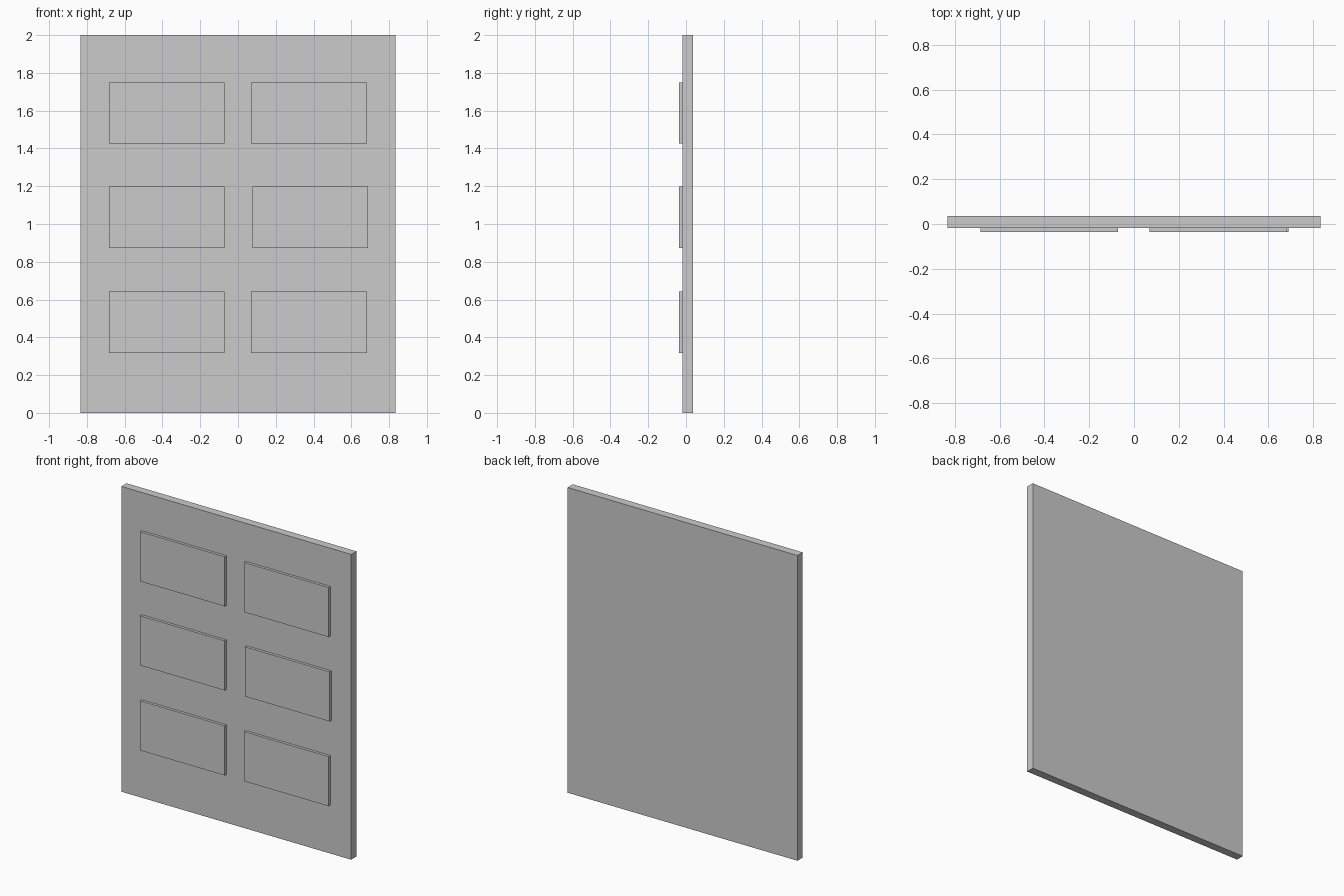
import bpy

if "Cube" in bpy.data.objects:
    bpy.data.objects.remove(bpy.data.objects["Cube"])


def box(name, x0, x1, y0, y1, z0, z1):
    bpy.ops.mesh.primitive_cube_add(
        size=1, location=((x0 + x1) / 2, (y0 + y1) / 2, (z0 + z1) / 2))
    ob = bpy.context.object
    ob.name = name
    ob.scale = (x1 - x0, y1 - y0, z1 - z0)
    bpy.ops.object.transform_apply(location=False, rotation=False, scale=True)
    return ob


# Door slab
FRONT = -0.018
box("door_slab", -0.833, 0.833, FRONT, 0.036, 0, 2)

# Raised panels: three rows of two (the middle right one sits slightly outward)
W, H = 0.613, 0.325
rows = [("lower", 0.317, 0.069), ("middle", 0.874, 0.076), ("upper", 1.425, 0.069)]
for row, z, right_x in rows:
    for side, x in (("left", -0.684), ("right", right_x)):
        box(f"{row}_{side}_panel", x, x + W, -0.036, FRONT + 0.001, z, z + H)
